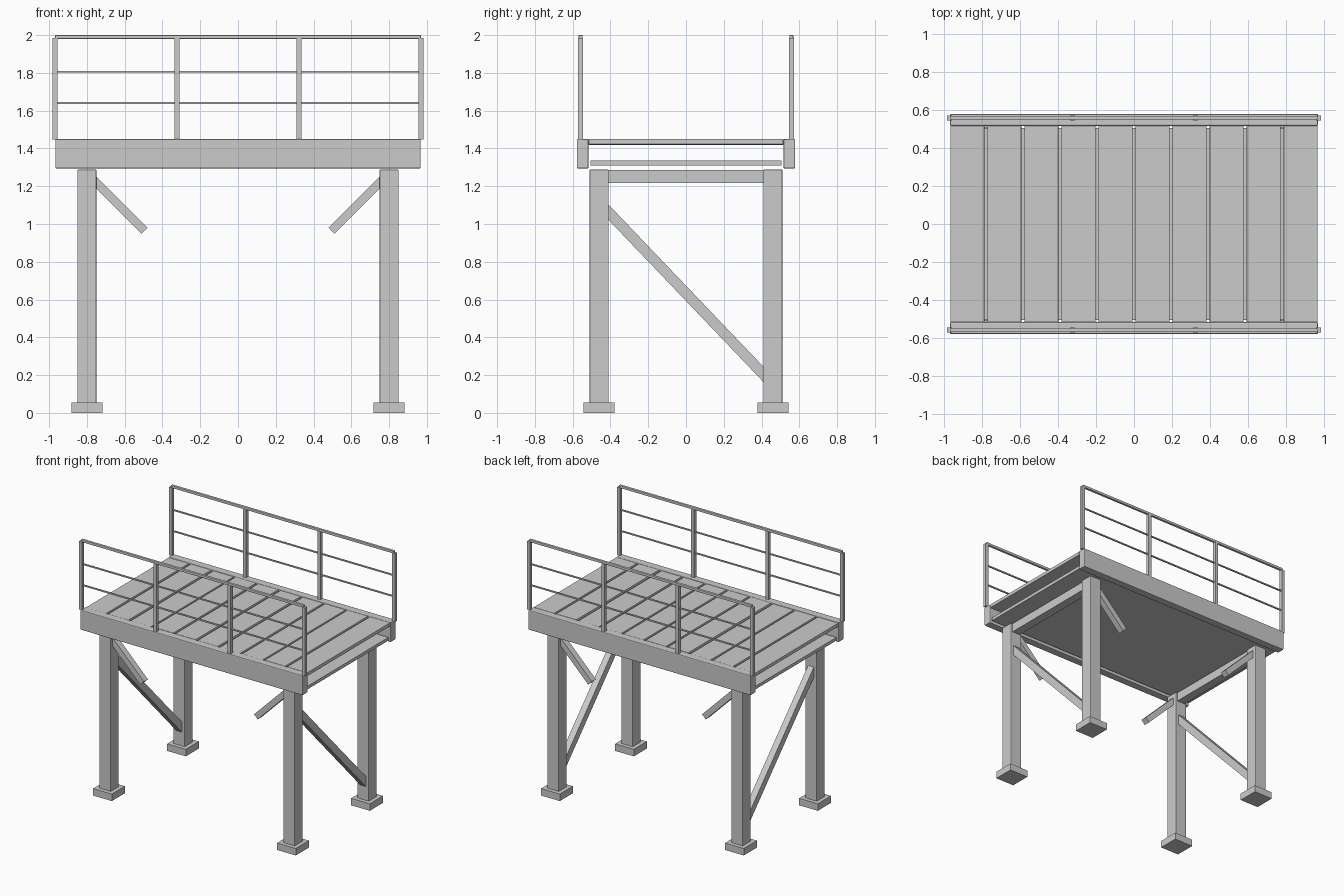
import bpy, math, random
from mathutils import Vector

if "Cube" in bpy.data.objects:
    bpy.data.objects.remove(bpy.data.objects["Cube"])

random.seed(4)


def box(name, center, size, rot=(0, 0, 0), bevel=0.0):
    bpy.ops.mesh.primitive_cube_add(size=1, location=center, rotation=rot)
    ob = bpy.context.object
    ob.name = name
    ob.scale = size
    bpy.ops.object.transform_apply(location=False, rotation=False, scale=True)
    if bevel:
        m = ob.modifiers.new("bevel", "BEVEL")
        m.width = bevel
        m.segments = 2
    return ob


def span(name, x, y, z, bevel=0.0):
    """Box from (min, max) pairs."""
    return box(name, [(a + b) / 2 for a, b in (x, y, z)],
               [b - a for a, b in (x, y, z)], bevel=bevel)


def strut(name, a, b, width, depth):
    """Square bar running from a to b."""
    a, b = Vector(a), Vector(b)
    d = b - a
    if abs(d.x) > abs(d.y):
        return box(name, (a + b) / 2, (d.length, depth, width),
                   (0, -math.atan2(d.z, d.x), 0))
    return box(name, (a + b) / 2, (depth, d.length, width),
               (math.atan2(d.z, d.y), 0, 0))


# Legs, footings and knee braces
for sx in (-1, 1):
    for sy in (-1, 1):
        x, y = 0.8 * sx, 0.46 * sy
        box("footing", (x, y, 0.0275), (0.163, 0.163, 0.055))
        box("leg", (x, y, 0.67), (0.1, 0.1, 1.236), bevel=0.004)
        strut("knee_brace", (0.765 * sx, y, 1.235), (0.495 * sx, y, 0.965), 0.045, 0.05)
    # Cross beam and diagonal brace between the legs of each end
    box("cross_beam", (0.8 * sx, 0, 1.252), (0.07, 0.84, 0.07))
    strut("diagonal_brace", (0.8 * sx, -0.43, 1.083), (0.8 * sx, 0.43, 0.183), 0.056, 0.05)

# Deck: under-panel and planks
span("under_panel", (-0.955, 0.955), (-0.505, 0.505), (1.31, 1.335))
pitch = 0.1945
for i in range(10):
    box("deck_plank", ((i - 4.5) * pitch, 0, 1.434 + random.uniform(-0.002, 0.002)),
        (0.178, 1.03, 0.028), (0, math.radians(random.uniform(-0.4, 0.4)), 0), 0.003)

# Side beams and railings
for sy in (-1, 1):
    box("side_beam", (0, 0.547 * sy, 1.372), (1.934, 0.062, 0.156), bevel=0.006)
    y = 0.558 * sy
    for k in (-3, -1, 1, 3):
        box("rail_post", (k * 0.323, y, 1.716), (0.026, 0.026, 0.536))
    box("top_rail", (0, y, 1.99), (1.936, 0.02, 0.02), bevel=0.003)
    for z in (1.64, 1.806):
        box("guard_bar", (0, y, z), (1.93, 0.01, 0.01))
